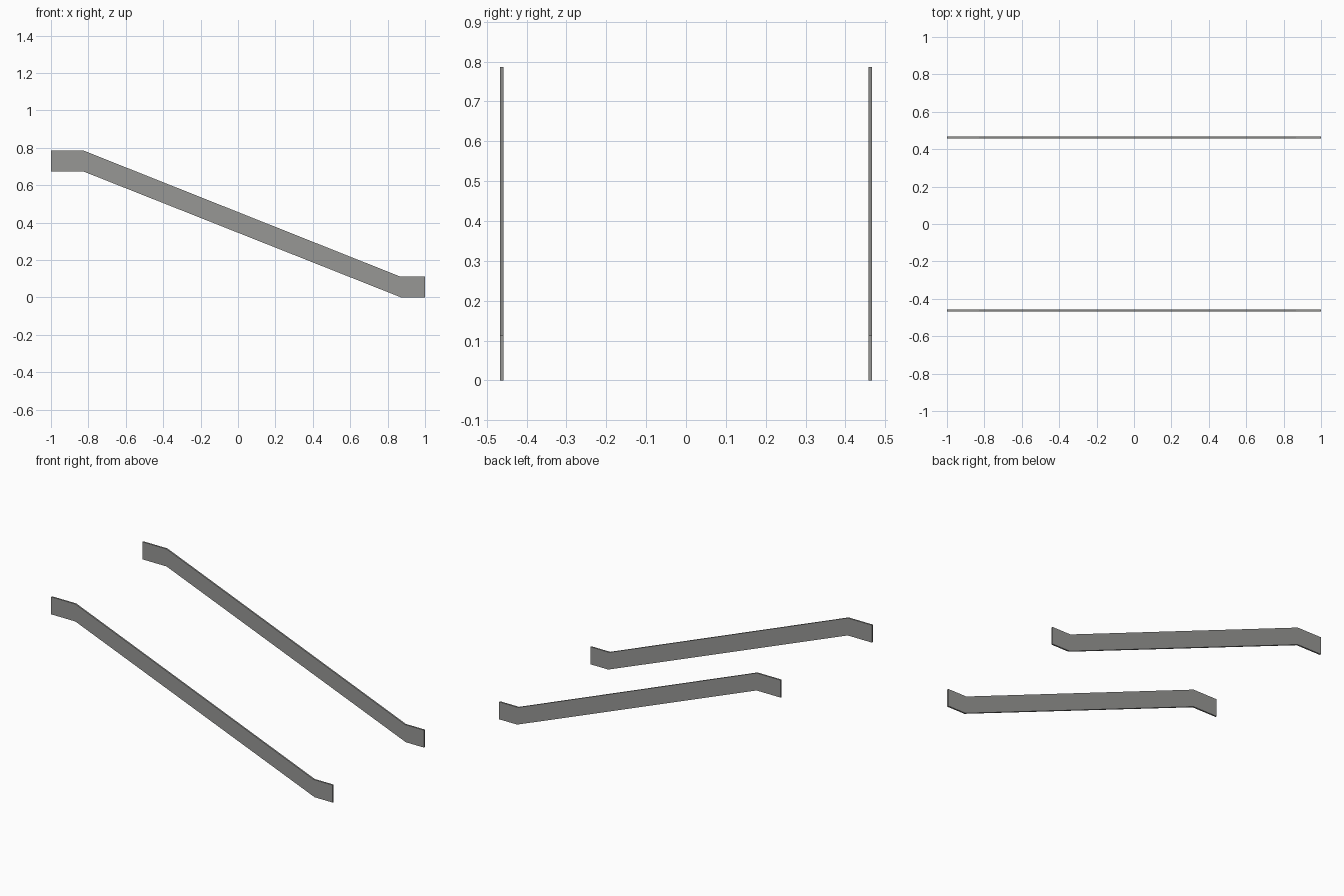
import bpy, bmesh

if "Cube" in bpy.data.objects:
    bpy.data.objects.remove(bpy.data.objects["Cube"])

# Grey painted steel
grey = bpy.data.materials.new("grey_steel")
grey.diffuse_color = (0.31, 0.31, 0.30, 1)
grey.use_nodes = True
grey.node_tree.nodes["Principled BSDF"].inputs["Base Color"].default_value = grey.diffuse_color

# Side outline in x, z: upper landing, slope, lower landing
PROFILE = [(-1, 0.674), (-0.828, 0.674), (0.872, 0), (1, 0),
           (1, 0.112), (0.866, 0.112), (-0.828, 0.786), (-1, 0.786)]
THICKNESS = 0.010


def stringer(name, y):
    """Flat bent plate centred on the given y."""
    bm = bmesh.new()
    face = bm.faces.new([bm.verts.new((x, y - THICKNESS / 2, z)) for x, z in PROFILE])
    ext = bmesh.ops.extrude_face_region(bm, geom=[face], use_keep_orig=True)
    moved = [g for g in ext["geom"] if isinstance(g, bmesh.types.BMVert)]
    bmesh.ops.translate(bm, verts=moved, vec=(0, THICKNESS, 0))
    bmesh.ops.recalc_face_normals(bm, faces=bm.faces)
    mesh = bpy.data.meshes.new(name)
    bm.to_mesh(mesh)
    bm.free()
    mesh.materials.append(grey)
    obj = bpy.data.objects.new(name, mesh)
    bpy.context.collection.objects.link(obj)


# Pair of stair stringers
stringer("front_stringer", -0.4625)
stringer("back_stringer", 0.4625)
